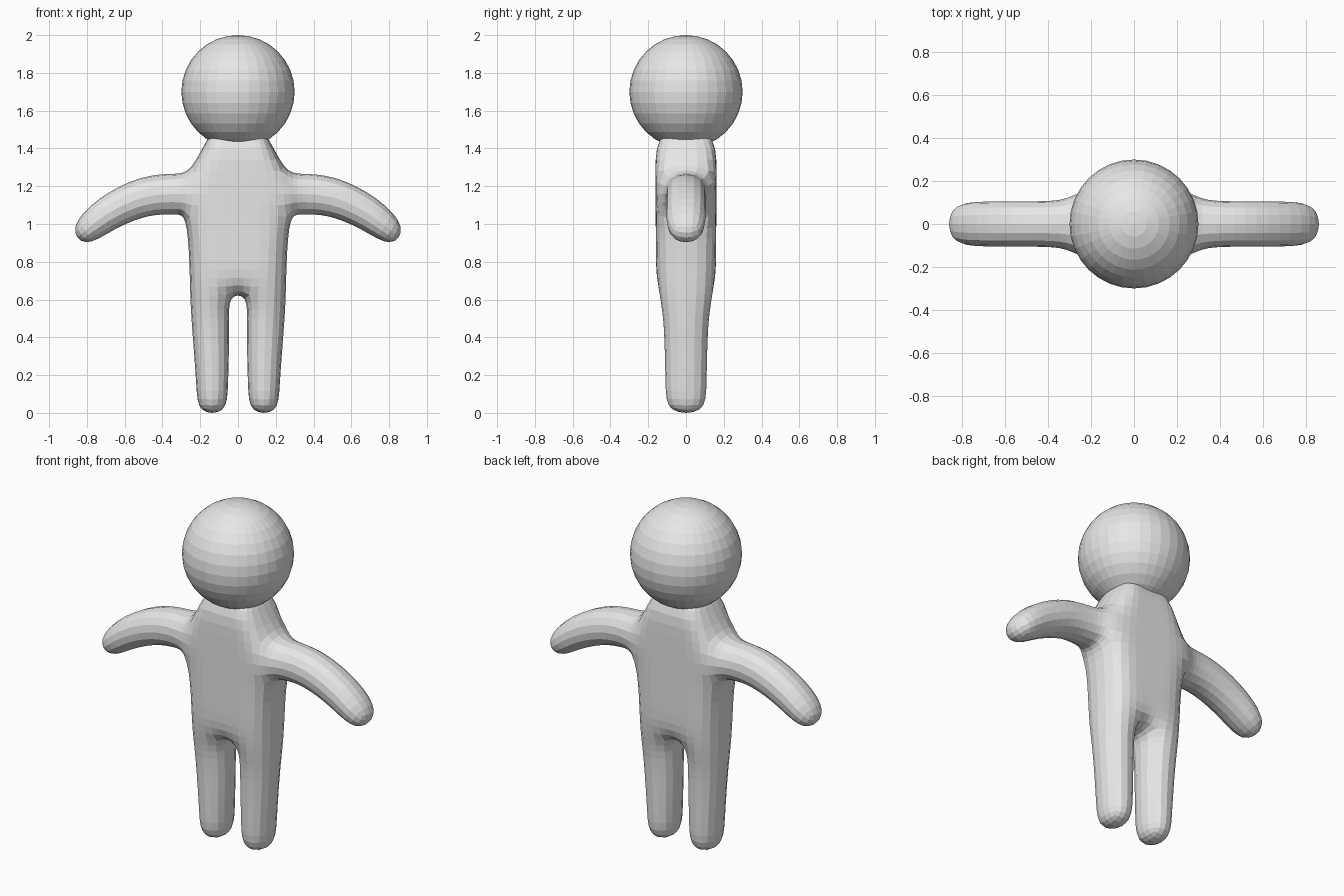
import bpy, bmesh

if "Cube" in bpy.data.objects:
    bpy.data.objects.remove(bpy.data.objects["Cube"])

grey = bpy.data.materials.new("plain_grey")
grey.diffuse_color = (0.8, 0.8, 0.8, 1)
grey.use_nodes = True
grey.node_tree.nodes["Principled BSDF"].inputs["Base Color"].default_value = grey.diffuse_color


def loft(bm, start, rings):
    """Continue a tube from an open vertex loop through the rings, then cap it."""
    prev = start
    for ring in rings:
        cur = [bm.verts.new(p) for p in ring]
        for i in range(4):
            j = (i + 1) % 4
            bm.faces.new((prev[i], prev[j], cur[j], cur[i]))
        prev = cur
    bm.faces.new(prev)


bm = bmesh.new()

# Torso cage rows from neck to crotch: height, half width, inner column, half depth
rows = [(1.52, 0.14, 0.055, 0.16),
        (1.28, 0.25, 0.065, 0.162),
        (1.04, 0.28, 0.065, 0.16),
        (0.80, 0.265, 0.06, 0.16),
        (0.62, 0.262, 0.045, 0.152)]
torso = []
for z, w, g, d in rows:
    xs = (-w, -g, g, w)
    ring = [(x, -d, z) for x in xs] + [(x, d, z) for x in reversed(xs)]
    torso.append([bm.verts.new(p) for p in ring])
for r in range(len(torso) - 1):
    up, lo = torso[r], torso[r + 1]
    for i in range(8):
        if r == 1 and i in (3, 7):      # openings for the arms
            continue
        j = (i + 1) % 8
        bm.faces.new((up[i], up[j], lo[j], lo[i]))

# Neck cap and crotch
top, bottom = torso[0], torso[-1]
for quad in ((0, 1, 6, 7), (1, 2, 5, 6), (2, 3, 4, 5)):
    bm.faces.new([top[i] for i in quad])
bm.faces.new([bottom[i] for i in (1, 2, 5, 6)])

# Arm rings: lower x, z and upper x, z, half depth
arm = [(0.32, 1.04, 0.33, 1.275, 0.116),
       (0.47, 1.045, 0.51, 1.27, 0.115),
       (0.66, 0.965, 0.75, 1.15, 0.115),
       (0.815, 0.86, 0.91, 0.975, 0.105)]
# Leg rings: height, inner x, outer x, half depth
leg = [(0.48, 0.035, 0.255, 0.124),
       (0.14, 0.045, 0.226, 0.119),
       (-0.012, 0.052, 0.222, 0.112)]

for s in (1, -1):
    f, b = (3, 4) if s == 1 else (0, 7)
    loft(bm, [torso[2][f], torso[2][b], torso[1][b], torso[1][f]],
         [[(s * x0, -d, z0), (s * x0, d, z0), (s * x1, d, z1), (s * x1, -d, z1)]
          for x0, z0, x1, z1, d in arm])
    loop = (2, 3, 4, 5) if s == 1 else (1, 0, 7, 6)
    loft(bm, [bottom[i] for i in loop],
         [[(s * xi, -d, z), (s * xo, -d, z), (s * xo, d, z), (s * xi, d, z)]
          for z, xi, xo, d in leg])

bmesh.ops.recalc_face_normals(bm, faces=bm.faces)
mesh = bpy.data.meshes.new("body")
bm.to_mesh(mesh)
bm.free()
body = bpy.data.objects.new("body", mesh)
bpy.context.collection.objects.link(body)
mesh.materials.append(grey)
sub = body.modifiers.new("rounding", 'SUBSURF')
sub.levels = sub.render_levels = 2

# Head
bpy.ops.mesh.primitive_uv_sphere_add(segments=32, ring_count=16, radius=0.3,
                                     location=(0, 0, 1.7))
head = bpy.context.object
head.name = "head"
head.data.materials.append(grey)
